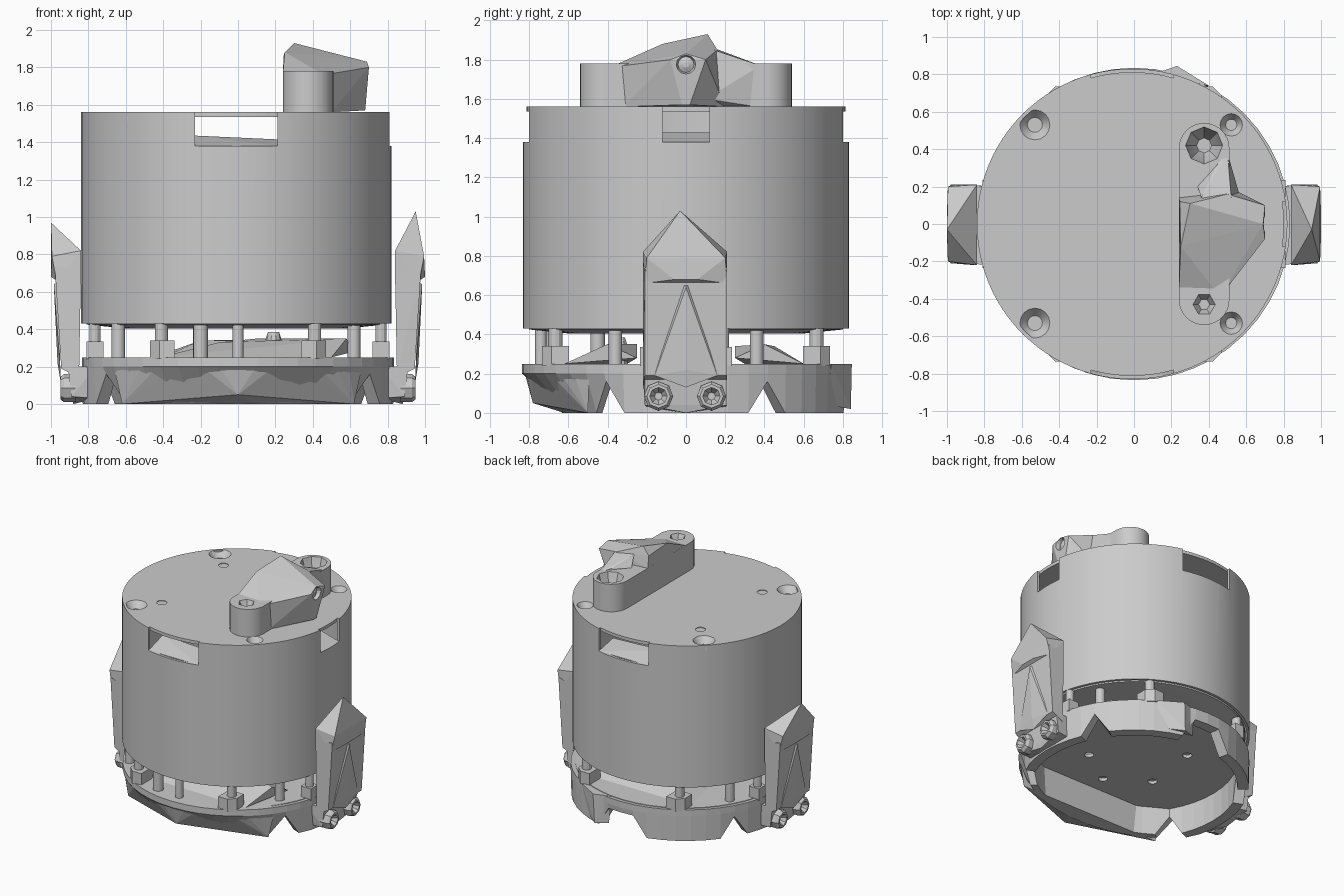
import bpy, bmesh, math
from mathutils import Vector, Matrix

if "Cube" in bpy.data.objects:
    bpy.data.objects.remove(bpy.data.objects["Cube"])

CX = -0.01  # drum axis


def smooth_by_angle(ob):
    bpy.ops.object.select_all(action='DESELECT')
    bpy.context.view_layer.objects.active = ob
    ob.select_set(True)
    bpy.ops.object.shade_smooth_by_angle(angle=math.radians(25))


def finish(name, bm, smooth=True):
    bmesh.ops.recalc_face_normals(bm, faces=bm.faces)
    me = bpy.data.meshes.new(name)
    bm.to_mesh(me)
    bm.free()
    ob = bpy.data.objects.new(name, me)
    bpy.context.collection.objects.link(ob)
    if smooth:
        smooth_by_angle(ob)
    return ob


def lathe(name, prof, n, loc=(0, 0, 0), axis='Z', loop=False):
    """Revolve (radius, height) points; an open profile is capped at both ends."""
    bm = bmesh.new()
    rings = [[bm.verts.new((r * math.cos(2 * math.pi * i / n), r * math.sin(2 * math.pi * i / n), z))
              for i in range(n)] for r, z in prof]
    pairs = list(zip(rings, rings[1:])) + ([(rings[-1], rings[0])] if loop else [])
    for a, b in pairs:
        for i in range(n):
            j = (i + 1) % n
            bm.faces.new((a[i], a[j], b[j], b[i]))
    if not loop:
        bm.faces.new(rings[0])
        bm.faces.new(rings[-1])
    turn = {'Z': 0, 'X': math.pi / 2, '-X': -math.pi / 2}[axis]
    bm.transform(Matrix.Translation(loc) @ Matrix.Rotation(turn, 4, 'Y'))
    return finish(name, bm)


def hull(name, pts):
    bm = bmesh.new()
    for p in pts:
        bm.verts.new(p)
    r = bmesh.ops.convex_hull(bm, input=bm.verts)
    bmesh.ops.delete(bm, geom=[v for v in r['geom_interior'] if isinstance(v, bmesh.types.BMVert)],
                     context='VERTS')
    return finish(name, bm, False)


def box(name, x0, x1, y0, y1, z0, z1):
    return hull(name, [(x, y, z) for x in (x0, x1) for y in (y0, y1) for z in (z0, z1)])


def cut(ob, cutters, smooth=False):
    for c in cutters:
        m = ob.modifiers.new("cut", 'BOOLEAN')
        m.operation, m.solver, m.object = 'DIFFERENCE', 'EXACT', c
        bpy.context.view_layer.objects.active = ob
        bpy.ops.object.modifier_apply(modifier=m.name)
    for c in cutters:
        bpy.data.objects.remove(c)
    if smooth:
        smooth_by_angle(ob)
    else:
        ob.data.polygons.foreach_set("use_smooth", [False] * len(ob.data.polygons))


# Drum wall with front, back and right openings
wall = lathe("drum_wall", [(.83, .43), (.83, 1.56), (.81, 1.56), (.81, .43)], 96, (CX, 0, 0), loop=True)
cut(wall, [box("notch_front", -.23, .21, -.9, -.6, 1.38, 1.7),
           box("notch_back", -.23, .21, .6, .9, 1.38, 1.7),
           box("notch_right", .6, .9, -.12, .12, 1.38, 1.7)], True)

# Slanted shelves inside the openings
for s in (-1, 1):
    hull("notch_shelf", [(x, s * y, z + d) for x, k in ((-.23, .055), (.21, .035))
                         for y, z in ((.80, 1.38), (.62, 1.38 + k)) for d in (0, -.012)])
hull("notch_shelf_right", [(x, y, z + d) for y in (-.12, .12) for x, z in ((.80, 1.38), (.62, 1.43))
                           for d in (0, -.012)])

# Lid with countersunk bolts and pin holes
bolts = [(-.53, .53, .08), (-.53, -.53, .08), (.52, .53, .06), (.52, -.53, .06)]
pins = [(-.40, .39, .037), (-.40, -.39, .037)]
lid = lathe("drum_lid", [(.812, 1.535), (.812, 1.56)], 96, (CX, 0, 0))
cut(lid, [lathe("hole", [(r, 1.4), (r, 1.7)], 16, (x, y, 0)) for x, y, r in bolts + pins])
for x, y, r in bolts:
    lathe("lid_bolt_cup", [(r * 1.1, 1.50), (r * 1.1, 1.54), (r, 1.56), (r * .6, 1.52), (r * .5, 1.51)],
          16, (x, y, 0))
for x, y, r in pins:
    lathe("lid_pin", [(r, 1.52), (r, 1.555)], 16, (x, y, 0))

# Drum underside
lathe("drum_floor", [(.60, .405), (.80, .425), (.80, .45)], 64, (CX, 0, 0))

# Posts and blocks between base and drum
for x, y, r in [(-.64, -.45, .037), (-.20, -.72, .04), (0, -.74, .03), (.62, -.36, .035),
                (.62, .36, .035), (-.64, .36, .035)]:
    lathe("spacer_post", [(r, .24), (r, .43)], 16, (x, y, 0))
for sx in (-1, 1):
    for sy in (-1, 1):
        x, y = .41 * sx, .665 * sy
        hull("spacer_block", [(x + i * sx, y + j * sy, z) for z in (.24, .34)
                              for i, j in ((-.07, -.07), (-.07, .07), (.01, .07), (.06, .02), (.06, -.07))])
        lathe("spacer_pin", [(.035, .33), (.035, .43)], 12, (x, y, 0))
        x, y = .765 * sx, .19 * sy
        box("side_block", x - .045, x + .045, y - .045, y + .045, .24, .335)
        lathe("side_pin", [(.03, .33), (.03, .43)], 12, (x, y, 0))

# Low faceted inner parts on the base plate
hull("inner_ramp_front", [(-.42, -.6, .25), (.5, -.62, .25), (.62, -.25, .28), (.58, -.4, .35),
                          (-.4, -.3, .25), (-.1, -.4, .33), (.1, -.25, .35)])
hull("inner_ramp_back", [(-.45, .6, .25), (.5, .6, .25), (.62, .25, .28), (.55, .4, .35),
                         (-.4, .3, .25), (-.2, .45, .34), (.1, .25, .34)])
lathe("inner_stud", [(.045, .25), (.045, .34), (.03, .385)], 10, (.19, -.34, 0))

# Base: top plate with holes
plate = lathe("base_plate", [(.80, .225), (.80, .25)], 48, (0, 0, 0))
cut(plate, [lathe("hole", [(.035, .1), (.035, .4)], 12, p)
            for p in [(-.3, -.15, 0), (.3, -.15, 0), (-.25, .3, 0), (.25, .3, 0), (0, -.35, 0)]])

# Base: skirt whose front tucks inward, with gaps near the diagonals and the back
bm = bmesh.new()
N, loops = 48, []
for i in range(N):
    a = 2 * math.pi * i / N
    c, s = math.cos(a), math.sin(a)
    tuck = max(0, -s - .35) / .65
    deg = math.degrees(a)
    gap = any(abs((deg - g + 180) % 360 - 180) < w for g, w in
              ((30, 3), (150, 3), (210, 3), (330, 3), (90, 9)))
    zb = .16 if gap else 0.0
    rb = .83 - .20 * tuck * (1 - zb / .25)
    ri = min(rb - .05, .75)
    loops.append([bm.verts.new((c * r, s * r, z)) for r, z in
                  ((.835, .25), (.835, .20), (rb, zb), (ri, zb), (ri, .24))])
for i in range(N):
    p, q = loops[i], loops[(i + 1) % N]
    for k in range(5):
        m = (k + 1) % 5
        bm.faces.new((p[k], q[k], q[m], p[m]))
finish("base_skirt", bm, False)

# Base: faceted front wedge, back lug and back tooth
arc = [(.835 * math.sin(t), -.835 * math.cos(t), .25) for t in [math.radians(9 * k) for k in range(-6, 7)]]
hull("front_wedge", arc + [(0, -.78, .05), (-.62, -.50, .0), (.62, -.50, .0), (-.1, -.62, 0), (.1, -.62, 0)])
hull("back_lug", [(.10, .80, .25), (.23, .845, .25), (.40, .74, .25), (.12, .8, .03), (.22, .84, .02),
                  (.38, .72, .04), (.2, .7, .1)])
hull("back_tooth", [(-.62, .54, .2), (-.25, .78, .2), (-.42, .71, 0), (-.36, .72, 0), (-.4, .62, .1)])

# Side shields, each with a foot and two bolts
for s, top, apex, name in ((1, .95, 1.03, "right"), (-1, 1.0, .97, "left")):
    f = lambda pts: [(s * x, y, z) for x, y, z in pts]
    hull(name + "_shield_hood", f([(.84, -.22, .64), (.84, .21, .64), (.84, -.22, .82), (.84, .21, .82),
                                   (top, -.03, apex), (.995, -.20, .79), (.995, .20, .79),
                                   (1.0, -.06, .68), (1.0, .06, .68), (.97, -.21, .66), (.97, .21, .66)]))
    hull(name + "_shield_panel", f([(.85, -.22, .14), (.85, .21, .14), (.84, -.22, .7), (.84, .21, .7),
                                    (.98, -.21, .74), (.98, .21, .74), (.945, -.21, .19), (.945, .21, .19)]))
    hull(name + "_shield_rib", f([(.95, -.16, .19), (.95, .16, .19), (.95, 0, .13), (.985, 0, .64),
                                  (.96, -.02, .66), (.96, .02, .66), (.965, 0, .22)]))
    hull(name + "_foot", f([(.76, -.20, .03), (.76, .20, .03), (.76, -.22, .2), (.76, .2, .2),
                            (.89, -.21, .04), (.89, .21, .04), (.91, -.21, .2), (.91, .21, .2),
                            (.88, 0, .0)]))
    for y in (-.14, .13):
        lathe(name + "_foot_bolt", [(.075, 0), (.075, .06), (.06, .08), (.045, .08), (.02, .04)], 8,
              (s * .87, y, .085), 'X' if s > 0 else '-X')

# Sensor mount: stadium-shaped body with two sunk ends
bm = bmesh.new()
ends = [(.375 + .135 * math.cos(a), e * .405 + e * .135 * math.sin(a))
        for e in (1, -1) for a in ([math.pi * i / 16 for i in range(17)] if e > 0 else
                                  [math.pi - math.pi * i / 16 for i in range(17)])]
face = bm.faces.new([bm.verts.new((x, y, 1.555)) for x, y in ends])
up = bmesh.ops.extrude_face_region(bm, geom=[face])
bmesh.ops.translate(bm, vec=(0, 0, .225), verts=[v for v in up['geom'] if isinstance(v, bmesh.types.BMVert)])
mount = finish("sensor_mount", bm)
cut(mount, [lathe("cup", [(.04, 1.62), (.07, 1.68), (.105, 1.8)], 8, (.375, .42, 0)),
            lathe("cup", [(.03, 1.72), (.07, 1.8)], 6, (.375, -.43, 0))], True)

# Sensor head: faceted hood tapering down on the right, with a sunk round lens
head = hull("sensor_head", [(.24, -.36, 1.77), (.245, .12, 1.87), (.30, .11, 1.93), (.25, -.12, 1.88),
                            (.24, .14, 1.78), (.50, .16, 1.85), (.70, .10, 1.80), (.70, -.08, 1.80),
                            (.69, 0, 1.83), (.46, -.39, 1.76), (.50, -.32, 1.56), (.50, .2, 1.56),
                            (.68, .02, 1.57), (.68, -.02, 1.57)])
cut(head, [lathe("lens_hole", [(.03, 0), (.065, .12)], 12, (.63, 0, 1.775), 'X')])
lathe("lens", [(.045, 0), (.045, .03), (.015, .045)], 12, (.635, 0, 1.775), 'X')
hull("head_back_wedge", [(.44, .31, 1.79), (.36, .14, 1.86), (.52, .14, 1.85), (.50, .38, 1.77),
                         (.50, .36, 1.56), (.50, .1, 1.56), (.58, .1, 1.6), (.34, .2, 1.78)])
